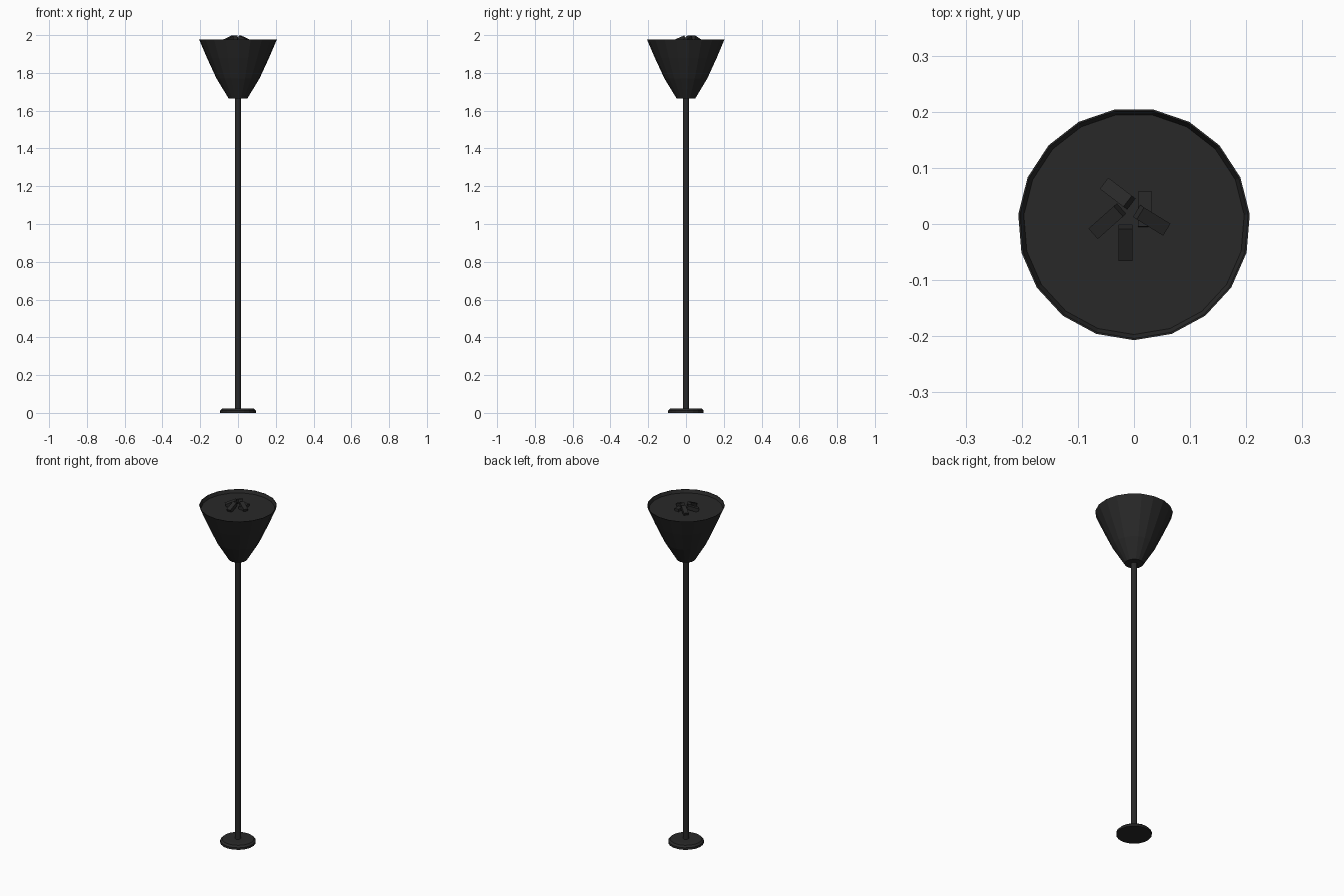
import bpy, bmesh, math
from mathutils import Vector, Matrix

if "Cube" in bpy.data.objects:
    bpy.data.objects.remove(bpy.data.objects["Cube"])

mat = bpy.data.materials.new("dark_iron")
mat.diffuse_color = (0.022, 0.022, 0.022, 1)
mat.use_nodes = True
mat.node_tree.nodes["Principled BSDF"].inputs["Base Color"].default_value = mat.diffuse_color

def finish(name, bm):
    bmesh.ops.recalc_face_normals(bm, faces=bm.faces)
    me = bpy.data.meshes.new(name)
    bm.to_mesh(me)
    bm.free()
    me.materials.append(mat)
    ob = bpy.data.objects.new(name, me)
    bpy.context.collection.objects.link(ob)
    return ob

def lathe(name, profile, sides):
    """Closed, capped solid from (radius, z) rings, with a corner facing -y."""
    bm = bmesh.new()
    rings = []
    for r, z in profile:
        rings.append([bm.verts.new((r * math.cos(a), r * math.sin(a), z))
                      for a in (math.tau * i / sides - math.pi / 2 for i in range(sides))])
    for a, b in zip(rings, rings[1:]):
        for i in range(sides):
            j = (i + 1) % sides
            bm.faces.new((a[i], a[j], b[j], b[i]))
    bm.faces.new(rings[0][::-1])
    bm.faces.new(rings[-1])
    return finish(name, bm)

def log(name, low, high, width, thick):
    """Square-cut log running from its low end to its high end."""
    low, high = Vector(low), Vector(high)
    along = (high - low).normalized()
    side = Vector((0, 0, 1)).cross(along).normalized()
    up = along.cross(side)
    m = Matrix((along, side, up)).transposed().to_4x4()
    m.translation = (low + high) / 2
    bm = bmesh.new()
    bmesh.ops.create_cube(bm, size=1)
    bmesh.ops.scale(bm, vec=((high - low).length, width, thick), verts=bm.verts)
    bm.transform(m)
    return finish(name, bm)

# foot plate with a sloped top edge
lathe("base", [(0.095, 0), (0.095, 0.012), (0.085, 0.022), (0.06, 0.024)], 19)

# pole
lathe("pole", [(0.016, 0.02), (0.016, 1.68)], 12)

# flared bowl with thin lip and a filled top just below the rim
lathe("bowl", [(0.05, 1.665), (0.114, 1.77), (0.165, 1.88), (0.207, 1.978),
               (0.204, 1.978), (0.197, 1.96)], 19)

# small heap of logs leaning towards the middle
logs = [((-0.05, 0.07, 1.965), (-0.008, 0.038, 1.987)),
        ((-0.07, -0.015, 1.965), (-0.025, 0.025, 1.987)),
        ((-0.015, -0.062, 1.964), (-0.015, -0.005, 1.988)),
        ((0.055, -0.008, 1.965), (0.008, 0.021, 1.987)),
        ((0.02, 0.058, 1.964), (0.02, -0.005, 1.966))]
for i, (lo, hi) in enumerate(logs):
    log(f"log_{i + 1}", lo, hi, 0.025, 0.022)
